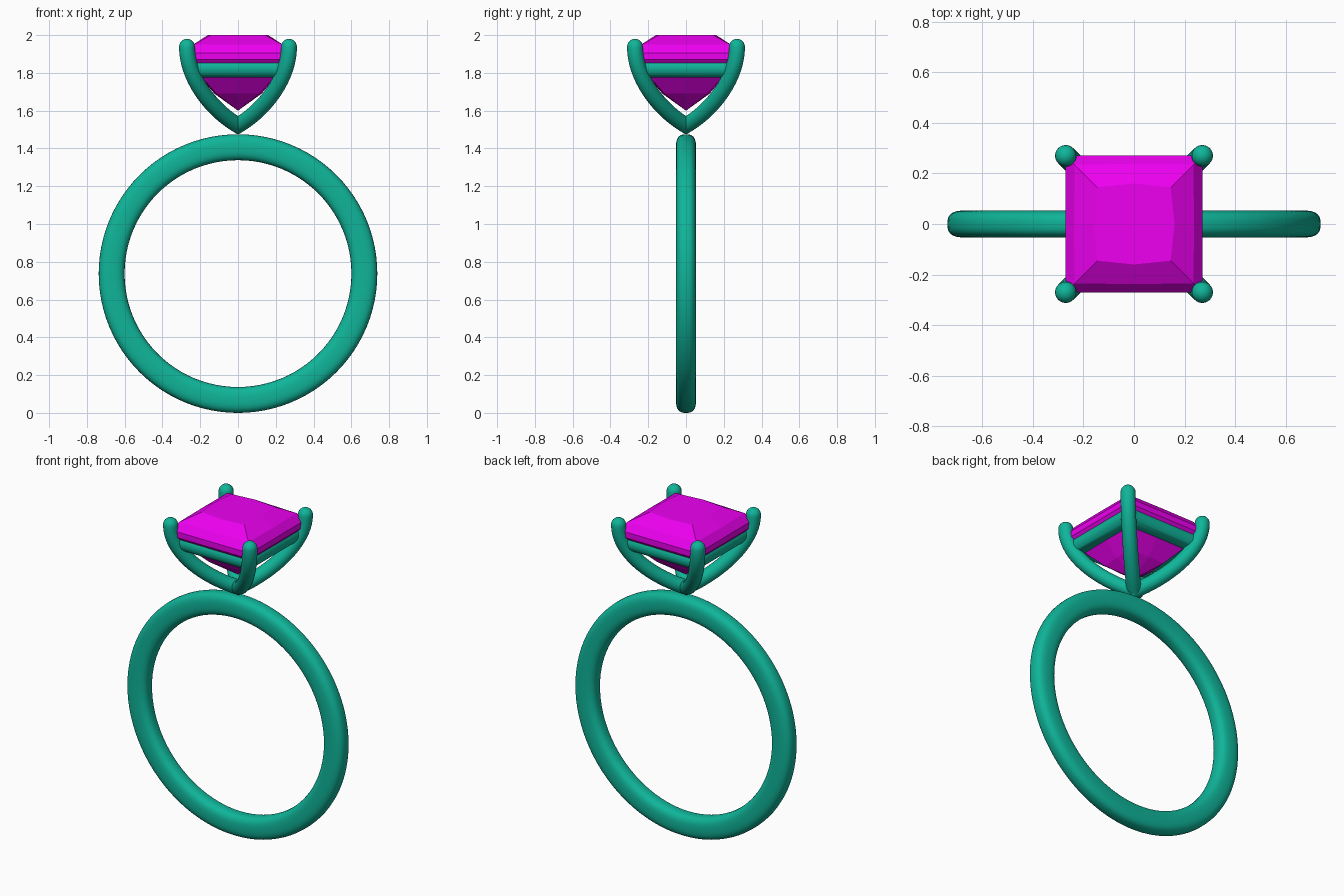
import bpy, bmesh
from math import sin, cos, pi, copysign
from mathutils import Vector, geometry

if "Cube" in bpy.data.objects:
    bpy.data.objects.remove(bpy.data.objects["Cube"])


def material(name, col):
    m = bpy.data.materials.new(name)
    m.diffuse_color = (*col, 1)
    m.use_nodes = True
    m.node_tree.nodes["Principled BSDF"].inputs["Base Color"].default_value = m.diffuse_color
    return m


METAL = material("teal_metal", (0.005, 0.46, 0.32))
GEM = material("magenta_gem", (0.85, 0.0, 0.87))


def finish(name, bm, mat, smooth=True):
    bmesh.ops.recalc_face_normals(bm, faces=bm.faces)
    me = bpy.data.meshes.new(name)
    bm.to_mesh(me)
    bm.free()
    me.materials.append(mat)
    ob = bpy.data.objects.new(name, me)
    bpy.context.collection.objects.link(ob)
    if smooth:
        bpy.ops.object.select_all(action='DESELECT')
        ob.select_set(True)
        bpy.context.view_layer.objects.active = ob
        bpy.ops.object.shade_smooth_by_angle(angle=0.7)
    return ob


def bridge(bm, rings):
    for a, b in zip(rings, rings[1:]):
        k = len(a)
        for j in range(k):
            bm.faces.new((a[j], a[(j + 1) % k], b[(j + 1) % k], b[j]))


def sweep(name, pts, n, rn, rb, closed=False, power=2.0, scales=None, seg=24):
    """Sweep a (super)ellipse along a planar path with normal n, mitring corners."""
    bm = bmesh.new()
    rings, c = [], len(pts)
    for i, p in enumerate(pts):
        d1 = (p - pts[i - 1]).normalized() if i or closed else None
        d2 = (pts[(i + 1) % c] - p).normalized() if i < c - 1 or closed else d1
        d1 = d1 or d2
        t = (d1 + d2).normalized()
        b = t.cross(n) / t.dot(d1)
        s = scales[i] if scales else 1
        ring = []
        for j in range(seg):
            u, v = (copysign(abs(f) ** (2 / power), f)
                    for f in (cos(2 * pi * j / seg), sin(2 * pi * j / seg)))
            ring.append(bm.verts.new(p + s * (n * rn * u + b * rb * v)))
        rings.append(ring)
    bridge(bm, rings + rings[:1] if closed else rings)
    if not closed:
        bm.faces.new(rings[0])
        bm.faces.new(rings[-1])
    return finish(name, bm, METAL)


# Finger band
R = 0.669
circle = [Vector((R * cos(2 * pi * i / 96), 0, 0.7375 + R * sin(2 * pi * i / 96)))
          for i in range(96)]
sweep("band", circle, Vector((0, 1, 0)), 0.053, 0.0685, closed=True, power=2.7, seg=32)

# Prongs: two crossing V-shaped wires with domed tips
PR = 0.042
half = [(p.x, p.y) for p in geometry.interpolate_bezier(
    Vector((0, 1.522)), Vector((0.14, 1.605)), Vector((0.27, 1.77)), Vector((0.27, 1.938)), 20)]
sc = [1.0] * len(half)
for k in range(1, 7):
    a = k * pi / 12.3
    half.append((0.27, 1.938 + PR * sin(a)))
    sc.append(cos(a))
for name, sy in (("prong_pair_a", 1), ("prong_pair_b", -1)):
    right = [Vector((x, sy * x, z)) for x, z in half]
    left = [Vector((-p.x, -p.y, p.z)) for p in right[:0:-1]]
    sweep(name, left + right, Vector((1, -sy, 0)).normalized(), PR, PR,
          scales=sc[:0:-1] + sc)

# Square gallery rail under the stone
q = 0.215
sweep("gallery_rail", [Vector((x, y, 1.825)) for x, y in ((q, q), (-q, q), (-q, -q), (q, -q))],
      Vector((0, 0, 1)), 0.05, 0.05, closed=True)

# Square-cut stone: rings of (corner half-width, mid-side half-width, z)
bm = bmesh.new()
rings = []
for c, m, z in ((0.115, 0.125, 1.69), (0.20, 0.205, 1.785), (0.27, 0.27, 1.87),
                (0.27, 0.27, 1.905), (0.235, 0.237, 1.95), (0.145, 0.16, 2.0)):
    rings.append([bm.verts.new((x, y, z)) for x, y in (
        (c, c), (0, m), (-c, c), (-m, 0), (-c, -c), (0, -m), (c, -c), (m, 0))])
bridge(bm, rings)
bm.faces.new(rings[-1])
culet = bm.verts.new((0, 0, 1.60))
for j in range(8):
    bm.faces.new((rings[0][j], rings[0][(j + 1) % 8], culet))
finish("stone", bm, GEM, smooth=False)
